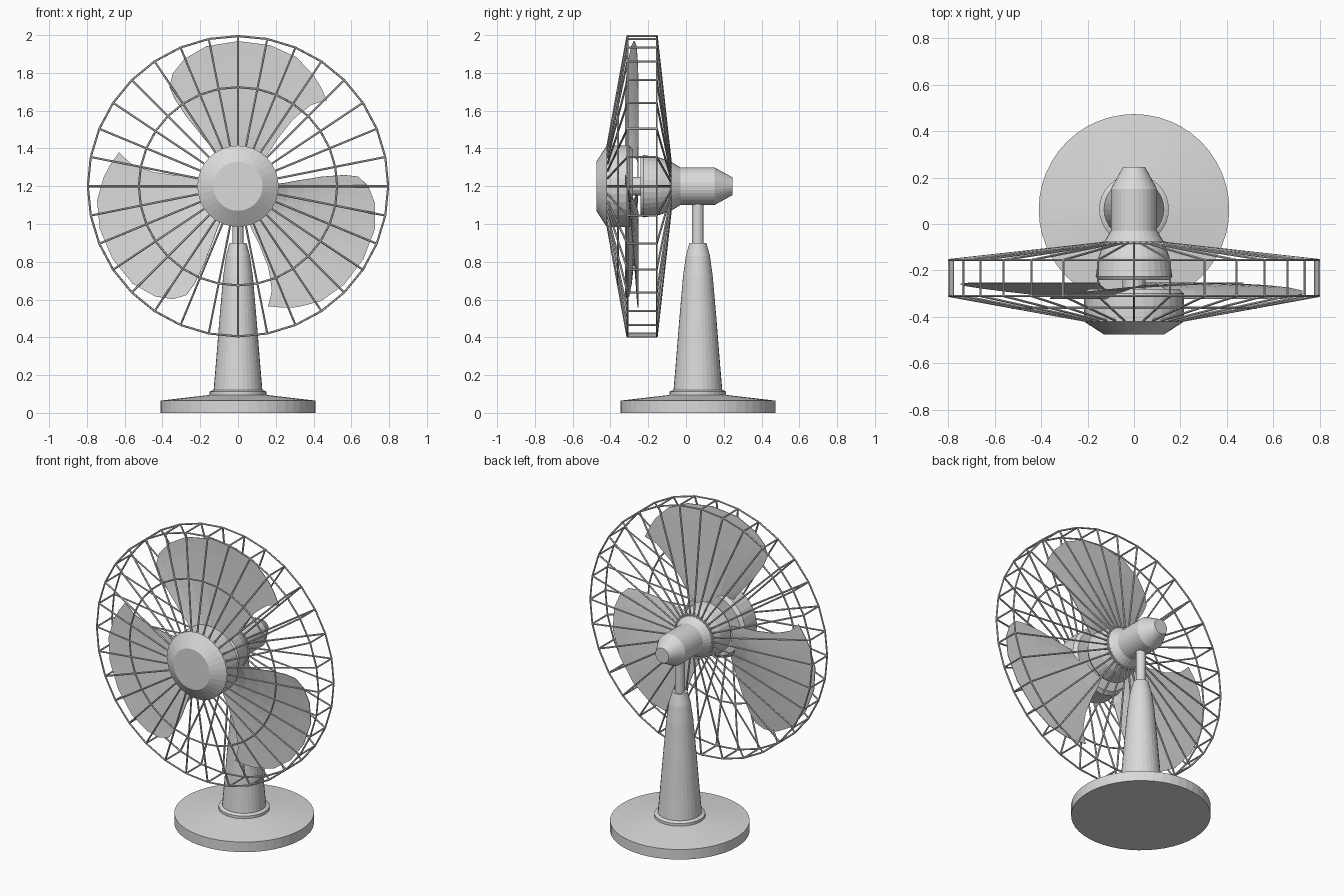
import bpy, bmesh, math
from mathutils import Vector, Matrix

if "Cube" in bpy.data.objects:
    bpy.data.objects.remove(bpy.data.objects["Cube"])

grey = bpy.data.materials.new("light grey")
grey.diffuse_color = (0.7, 0.7, 0.7, 1)
grey.use_nodes = True
grey.node_tree.nodes["Principled BSDF"].inputs["Base Color"].default_value = grey.diffuse_color
AXIS_Z = 1.2      # height of the fan axle
BASE_Y = 0.063    # centre of the stand
SPOKES = 32


def finish(bm, name):
    bmesh.ops.recalc_face_normals(bm, faces=bm.faces)
    me = bpy.data.meshes.new(name)
    bm.to_mesh(me)
    bm.free()
    me.materials.append(grey)
    ob = bpy.data.objects.new(name, me)
    bpy.context.collection.objects.link(ob)
    return ob


def lathe(name, profile, along_y=False, n=32):
    """Closed turned solid from (radius, position along axis) pairs."""
    bm = bmesh.new()
    rings = []
    for r, h in profile:
        ring = []
        for i in range(n):
            a = 2 * math.pi * i / n
            c, s = r * math.cos(a), r * math.sin(a)
            p = (c, h, AXIS_Z + s) if along_y else (c, BASE_Y + s, h)
            ring.append(bm.verts.new(p))
        rings.append(ring)
    for lo, hi in zip(rings, rings[1:]):
        for i in range(n):
            j = (i + 1) % n
            bm.faces.new((lo[i], lo[j], hi[j], hi[i]))
    bm.faces.new(rings[0])
    bm.faces.new(rings[-1])
    return finish(bm, name)


def wire(bm, p, q, r=0.0055):
    p, q = Vector(p), Vector(q)
    d = q - p
    m = Matrix.Translation((p + q) / 2) @ d.to_track_quat('Z', 'Y').to_matrix().to_4x4()
    bmesh.ops.create_cone(bm, cap_ends=True, segments=6, radius1=r, radius2=r,
                          depth=d.length, matrix=m)


def polar(r, deg, y):
    a = math.radians(deg)
    return (r * math.cos(a), y, AXIS_Z + r * math.sin(a))


def interp(table, x):
    for (x0, v0), (x1, v1) in zip(table, table[1:]):
        if x <= x1:
            return v0 + (v1 - v0) * (x - x0) / (x1 - x0)
    return table[-1][1]


# Stand
lathe("base", [(0.41, 0), (0.41, 0.065), (0.15, 0.095)], n=48)
lathe("column_collar", [(0.15, 0.09), (0.15, 0.112), (0.135, 0.12)])
lathe("column", [(0.13, 0.11), (0.118, 0.25), (0.098, 0.5), (0.079, 0.72),
                 (0.064, 0.83), (0.045, 0.9)])
lathe("neck", [(0.03, 0.89), (0.03, 1.13)], n=16)

# Motor housing, shaft and front hub, turned around the axle
lathe("motor_housing", [(0.048, 0.245), (0.1, 0.15), (0.1, -0.03), (0.13, -0.08),
                        (0.152, -0.14), (0.165, -0.225), (0.155, -0.24)], True)
lathe("shaft", [(0.05, -0.23), (0.05, -0.30)], True, 16)
lathe("front_hub", [(0.195, -0.28), (0.215, -0.30), (0.215, -0.42),
                    (0.13, -0.475)], True)

# Blades: swept, twisted sheets
LEFT = [(0, 122), (0.35, 125.5), (0.6, 126.5), (0.85, 126), (1, 124.5)]
RIGHT = [(0, 45), (0.35, 50), (0.6, 50.5), (0.85, 48), (1, 44)]
OUTER = [(0, 0.655), (0.15, 0.713), (0.27, 0.75), (0.41, 0.766), (0.57, 0.768),
         (0.73, 0.76), (0.857, 0.73), (0.944, 0.69), (1, 0.64)]
ROWS = [0, 0.2, 0.35, 0.5, 0.6, 0.72, 0.85, 0.93, 1]
COLS = [0, 0.075, 0.15, 0.27, 0.41, 0.57, 0.73, 0.857, 0.944, 1]
for k in range(3):
    bm = bmesh.new()
    grid = []
    for f in ROWS:
        row = []
        for t in COLS:
            ang = interp(RIGHT, f) * (1 - t) + interp(LEFT, f) * t
            r = 0.15 + f * (interp(OUTER, t) - 0.15)
            row.append(bm.verts.new(polar(r, ang + 120 * k, -0.253 - 0.067 * t * t)))
        grid.append(row)
    for a, b in zip(grid, grid[1:]):
        for i in range(len(COLS) - 1):
            bm.faces.new((a[i], a[i + 1], b[i + 1], b[i]))
    blade = finish(bm, f"blade_{k + 1}")
    mod = blade.modifiers.new("thickness", 'SOLIDIFY')
    mod.thickness = 0.004
    mod.offset = 0

# Wire guard: spokes, rim bars and rings
spokes, rings = bmesh.new(), bmesh.new()
R = 0.795
for i in range(SPOKES):
    a, b = 360 * i / SPOKES, 360 * (i + 1) / SPOKES
    wire(spokes, polar(0.2, a, -0.418), polar(R, a, -0.31))
    wire(spokes, polar(R, a, -0.31), polar(R, a, -0.155))
    wire(spokes, polar(R, a, -0.155), polar(0.12, a, -0.08))
    for r, y in ((R, -0.31), (R, -0.155), (0.525, -0.36), (0.135, -0.081)):
        wire(rings, polar(r, a, y), polar(r, b, y))
finish(spokes, "guard_spokes")
finish(rings, "guard_rings")
